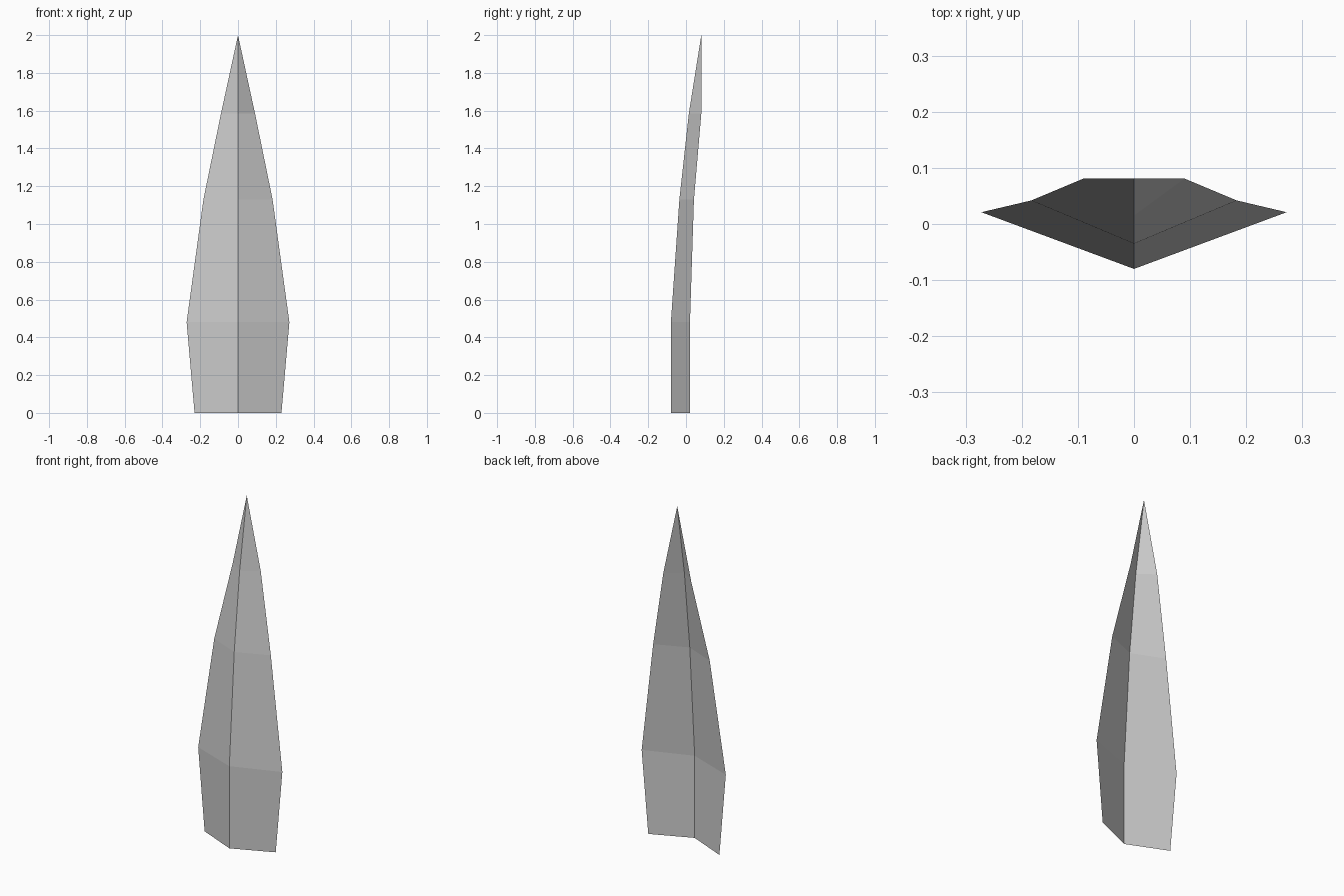
import bpy
import bmesh

if "Cube" in bpy.data.objects:
    bpy.data.objects.remove(bpy.data.objects["Cube"])

# Cross-sections up the folded blade: height, half width, crease y, rim y
ROWS = [
    (0.00, 0.23, -0.08, 0.02),
    (0.48, 0.272, -0.08, 0.021),
    (1.13, 0.183, -0.035, 0.042),
    (1.585, 0.09, 0.015, 0.081),
]
TIP = (0, 0.081, 2.0)

# Right half of the open, V-folded leaf
bm = bmesh.new()
crease = [bm.verts.new((0, c, z)) for z, w, c, r in ROWS]
rim = [bm.verts.new((w, r, z)) for z, w, c, r in ROWS]
for i in range(len(ROWS) - 1):
    bm.faces.new((crease[i], rim[i], rim[i + 1], crease[i + 1]))
bm.faces.new((crease[-1], rim[-1], bm.verts.new(TIP)))

mesh = bpy.data.meshes.new("leaf_blade")
bm.to_mesh(mesh)
bm.free()
leaf = bpy.data.objects.new("leaf_blade", mesh)
bpy.context.collection.objects.link(leaf)

# Left half
mirror = leaf.modifiers.new("mirror", 'MIRROR')
mirror.use_axis[0] = True
mirror.use_clip = True
